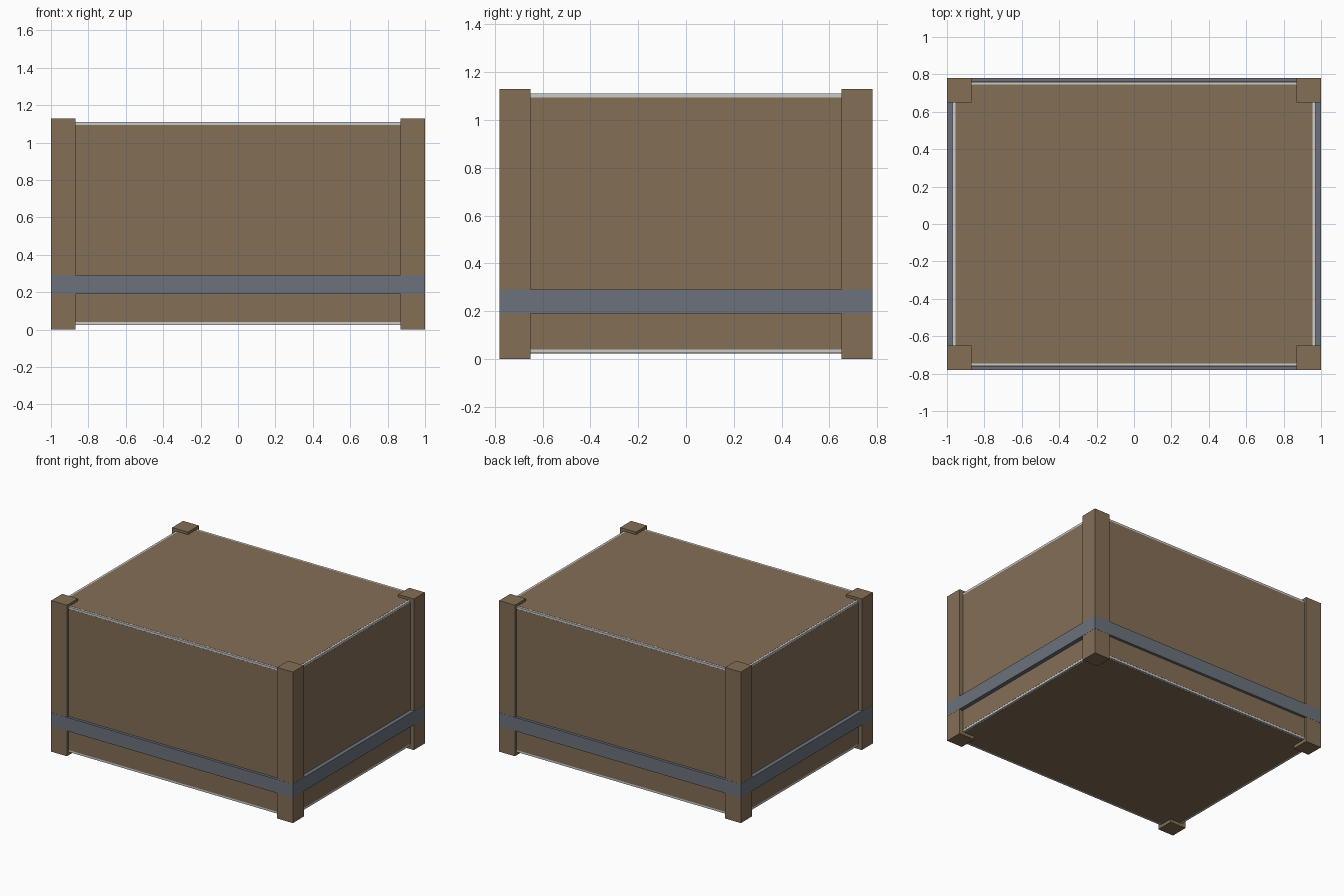
import bpy
import bmesh
from mathutils import Matrix, Vector

if "Cube" in bpy.data.objects:
    bpy.data.objects.remove(bpy.data.objects["Cube"])


def material(name, rgb):
    m = bpy.data.materials.new(name)
    m.diffuse_color = (*rgb, 1)
    m.use_nodes = True
    m.node_tree.nodes["Principled BSDF"].inputs["Base Color"].default_value = m.diffuse_color
    return m


brown = material("brown", (0.23, 0.158, 0.094))
slate = material("slate", (0.15, 0.166, 0.198))


def box(name, lo, hi, mat=None):
    lo, hi = Vector(lo), Vector(hi)
    bm = bmesh.new()
    bmesh.ops.create_cube(bm, size=1, matrix=Matrix.Translation((lo + hi) / 2)
                          @ Matrix.Diagonal((*(hi - lo), 1)))
    mesh = bpy.data.meshes.new(name)
    bm.to_mesh(mesh)
    bm.free()
    obj = bpy.data.objects.new(name, mesh)
    bpy.context.collection.objects.link(obj)
    if mat:
        mesh.materials.append(mat)
    return obj


X, Y, H = 1.0, 0.78, 1.13     # outer half sizes and height
POST = 0.13                   # corner post width
CX, CY, Z0, Z1 = 0.97, 0.76, 0.025, 1.11   # grey core
RIM, SKIN = 0.015, 0.001      # exposed grey edge, panel thickness

# Grey core, its edges showing around the panels
box("crate_core", (-CX, -CY, Z0), (CX, CY, Z1))

# Brown panels laid on all six faces of the core
core_lo, core_hi = Vector((-CX, -CY, Z0)), Vector((CX, CY, Z1))
for axis, names in enumerate((("left_panel", "right_panel"),
                              ("front_panel", "back_panel"),
                              ("bottom_panel", "top_panel"))):
    for side, name in enumerate(names):
        lo = core_lo + Vector((RIM, RIM, RIM))
        hi = core_hi - Vector((RIM, RIM, RIM))
        face = (core_lo, core_hi)[side][axis]
        lo[axis], hi[axis] = face - SKIN, face + SKIN
        box(name, lo, hi, brown)

# Corner posts
for sx, xn in ((-1, "left"), (1, "right")):
    for sy, yn in ((-1, "front"), (1, "back")):
        cx, cy, h = sx * (X - POST / 2), sy * (Y - POST / 2), POST / 2
        box(f"{yn}_{xn}_post", (cx - h, cy - h, 0), (cx + h, cy + h, H), brown)

# Metal band around crate and posts
box("metal_band", (-X - SKIN, -Y - SKIN, 0.19), (X + SKIN, Y + SKIN, 0.292), slate)
